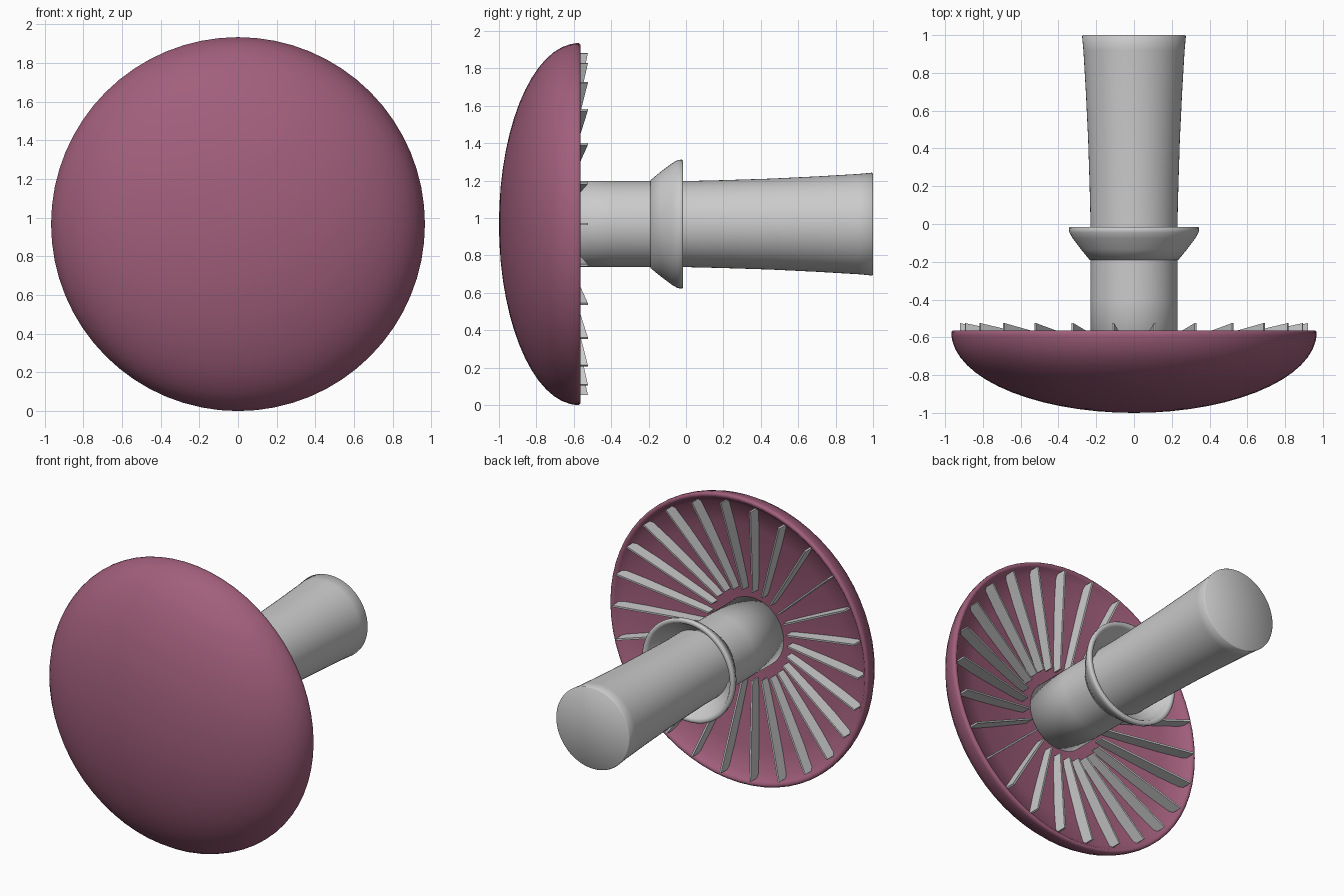
import bpy, bmesh, math

if "Cube" in bpy.data.objects:
    bpy.data.objects.remove(bpy.data.objects["Cube"])

AXIS_Z = 0.967   # height of the mushroom's axis, which runs along y
SEG = 64


def make_object(name, bm, material=None, angle=None):
    bmesh.ops.recalc_face_normals(bm, faces=bm.faces[:])
    mesh = bpy.data.meshes.new(name)
    bm.to_mesh(mesh)
    bm.free()
    ob = bpy.data.objects.new(name, mesh)
    ob.location.z = AXIS_Z
    bpy.context.collection.objects.link(ob)
    if material:
        mesh.materials.append(material)
    if angle is not None:
        bpy.ops.object.select_all(action='DESELECT')
        bpy.context.view_layer.objects.active = ob
        ob.select_set(True)
        bpy.ops.object.shade_smooth_by_angle(angle=math.radians(angle))
    return ob


def lathe(name, profile, material=None, angle=60, closed=False):
    """Spin (radius, y) points around the y axis."""
    bm = bmesh.new()
    vs = [bm.verts.new((r, y, 0)) for r, y in profile]
    es = [bm.edges.new(p) for p in zip(vs, vs[1:])]
    if closed:
        es.append(bm.edges.new((vs[-1], vs[0])))
    bmesh.ops.spin(bm, geom=vs + es, cent=(0, 0, 0), axis=(0, 1, 0),
                   angle=math.tau, steps=SEG, use_duplicate=False)
    bmesh.ops.remove_doubles(bm, verts=bm.verts[:], dist=1e-4)
    return make_object(name, bm, material, angle)


plum = bpy.data.materials.new("plum")
plum.diffuse_color = (0.36, 0.115, 0.20, 1)
plum.use_nodes = True
plum.node_tree.nodes["Principled BSDF"].inputs["Base Color"].default_value = plum.diffuse_color

# Cap: domed outside, rounded rim, shallow hollow underside
dome = []
for i in range(15):
    t = math.radians(84) * i / 14
    dome.append((0.967 * math.sin(t), -0.575 - 0.425 * math.cos(t)))
rim = [(0.967, -0.59), (0.967, -0.572), (0.960, -0.565), (0.945, -0.565), (0.935, -0.575)]
hollow = [(0.90, -0.61), (0.75, -0.645), (0.55, -0.68), (0.35, -0.71), (0, -0.73)]
lathe("cap", dome + rim + hollow, plum)

# Stem: straight near the cap, flaring towards its foot
lathe("stem", [(0, -0.78), (0.23, -0.78), (0.23, -0.4), (0.23, 0), (0.235, 0.2),
               (0.243, 0.45), (0.255, 0.7), (0.268, 0.92), (0.275, 0.995),
               (0.27, 1.0), (0, 1.0)], angle=180)

# Skirt ring: cone opening towards the foot, hollow inside
lathe("stem_ring", [(0.222, -0.19), (0.235, -0.19), (0.28, -0.135), (0.325, -0.075),
                    (0.342, -0.045), (0.345, -0.022), (0.338, -0.015), (0.318, -0.015),
                    (0.308, -0.03), (0.28, -0.08), (0.222, -0.13)], closed=True)

# Gills: thin radial blades under the cap
GILLS, HALF = 26, 0.006
blade = [(0.92, -0.525), (0.92, -0.64), (0.30, -0.745), (0.30, -0.655)]
bm = bmesh.new()
for i in range(GILLS):
    a = math.tau * i / GILLS
    c, s = math.cos(a), math.sin(a)
    sides = [[bm.verts.new((r * c - h * s, y, r * s + h * c)) for r, y in blade]
             for h in (-HALF, HALF)]
    bm.faces.new(sides[0])
    bm.faces.new(sides[1][::-1])
    for j in range(4):
        k = (j + 1) % 4
        bm.faces.new((sides[0][j], sides[1][j], sides[1][k], sides[0][k]))
make_object("gills", bm)
